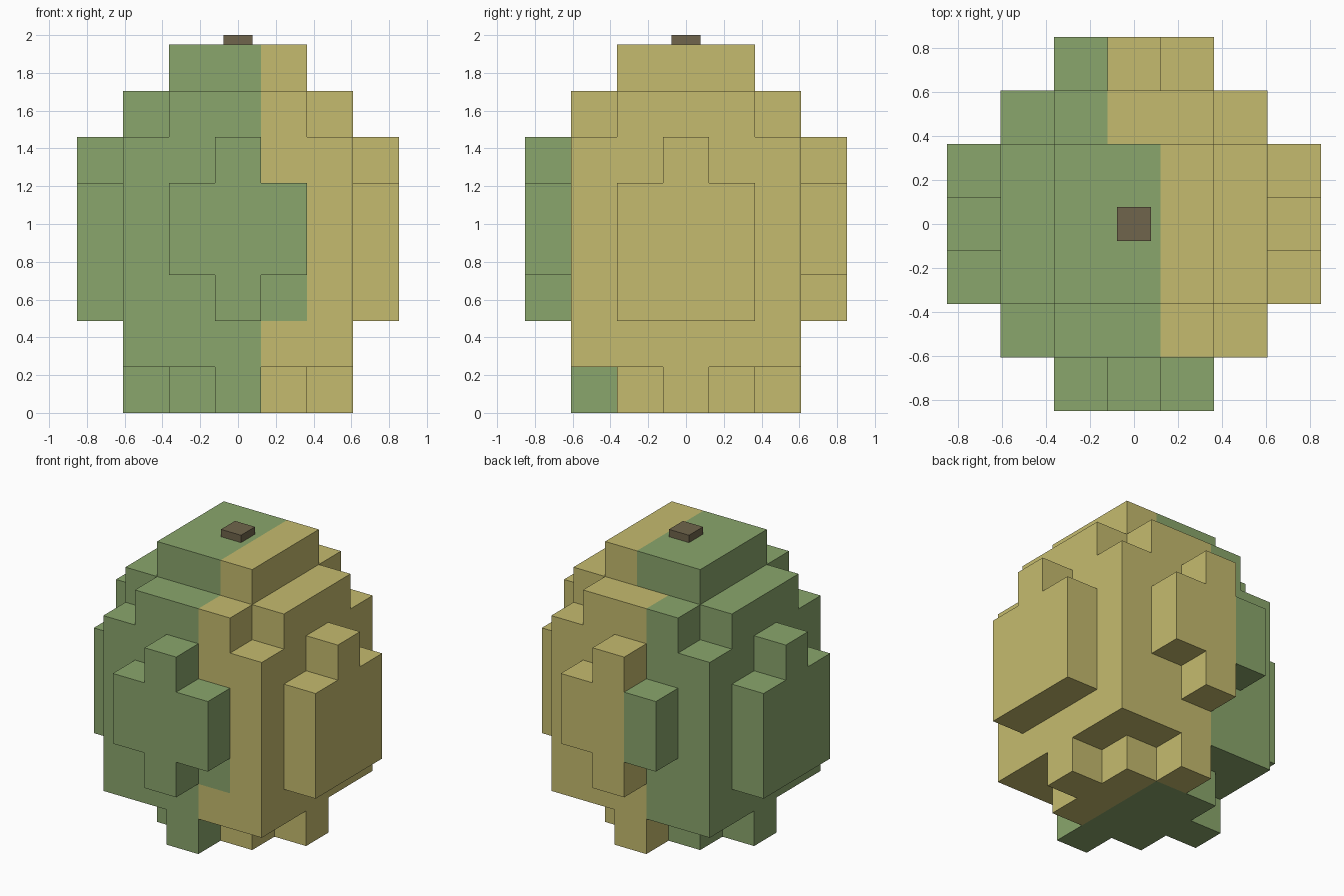
import bpy, bmesh

if "Cube" in bpy.data.objects:
    bpy.data.objects.remove(bpy.data.objects["Cube"])

S = 1.949 / 8          # block size
R = range(-3, 4)


def material(name, rgb):
    m = bpy.data.materials.new(name)
    m.diffuse_color = (*rgb, 1)
    m.use_nodes = True
    m.node_tree.nodes["Principled BSDF"].inputs["Base Color"].default_value = m.diffuse_color
    return m


green = material("leaf green", (0.254, 0.381, 0.150))
yellow = material("straw yellow", (0.558, 0.497, 0.156))
brown = material("stem brown", (0.162, 0.130, 0.072))


def solid(i, j, k):
    """Is there a block at column i, j and layer k?"""
    a, b = abs(i), abs(j)
    if k == 0:                                   # diamond foot
        return a + b <= 2
    if k == 7:                                   # cap
        return max(a, b) <= 1
    if k == 6:                                   # shoulder without corners
        return max(a, b) <= 2 and a + b <= 3
    if not 1 <= k <= 5:
        return False
    if max(a, b) <= 2:                           # main body
        return True
    if a == 3:                                   # side bulges
        return b <= (1 if k in (2, 3, 4) else 0 if k == 5 else -1)
    if b == 3:                                   # front and back bulges (plus shape)
        return a <= (1 if k in (3, 4) else 0 if k in (2, 5) else -1)
    return False


def is_green(i, j, k):
    """Left half is green; the seam steps sideways at front and back."""
    if j == -3 or (i, j, k) == (1, -2, 2):
        return True
    return i <= (-1 if j >= 2 else 0)


# gourd body: outer block faces only, welded together
bm = bmesh.new()
verts = {}


def vert(p):
    if p not in verts:
        verts[p] = bm.verts.new(((p[0] - 0.5) * S, (p[1] - 0.5) * S, p[2] * S))
    return verts[p]


for i in R:
    for j in R:
        for k in range(8):
            if not solid(i, j, k):
                continue
            for axis in range(3):
                for side in (0, 1):
                    n = [i, j, k]
                    n[axis] += 2 * side - 1
                    if max(abs(n[0]), abs(n[1])) <= 3 and solid(*n):
                        continue
                    ring = []
                    for u, v in ((0, 0), (1, 0), (1, 1), (0, 1)):
                        p = [i, j, k]
                        p[axis] += side
                        p[(axis + 1) % 3] += u
                        p[(axis + 2) % 3] += v
                        ring.append(vert(tuple(p)))
                    face = bm.faces.new(ring if side else ring[::-1])
                    face.material_index = 0 if is_green(i, j, k) else 1

mesh = bpy.data.meshes.new("gourd_body")
bm.to_mesh(mesh)
bm.free()
mesh.materials.append(green)
mesh.materials.append(yellow)
bpy.context.collection.objects.link(bpy.data.objects.new("gourd_body", mesh))

# stem stub on top
bpy.ops.mesh.primitive_cube_add(size=1, location=(0, 0, 1.9745))
stem = bpy.context.object
stem.name = "stem"
stem.scale = (0.154, 0.154, 0.051)
stem.data.materials.append(brown)
